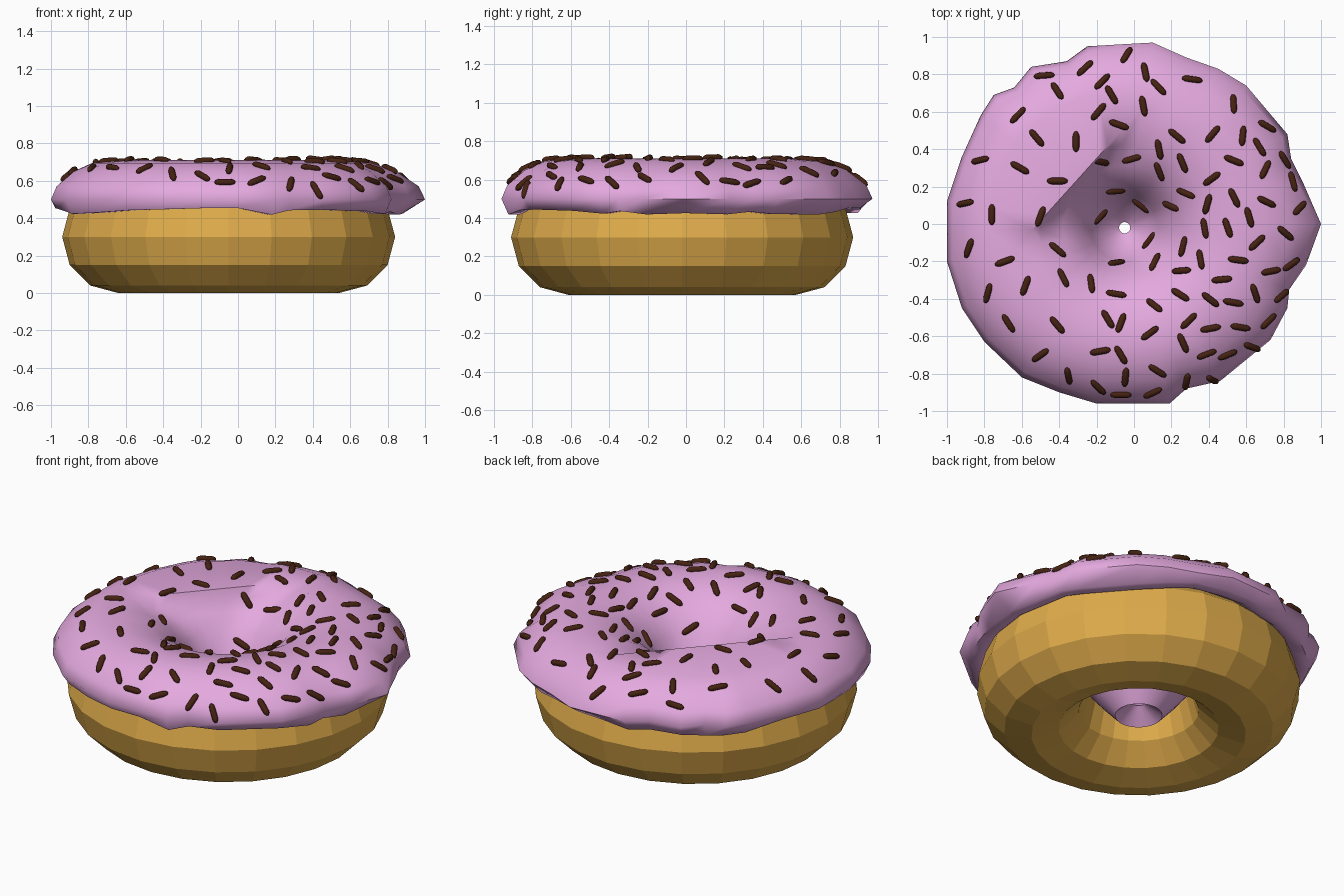
import bpy, bmesh, math, random
from mathutils import Vector, Matrix
from mathutils.bvhtree import BVHTree

if "Cube" in bpy.data.objects:
    bpy.data.objects.remove(bpy.data.objects["Cube"], do_unlink=True)
random.seed(4)
CENTRE = Vector((-0.05, -0.02, 0))


def material(name, rgb):
    m = bpy.data.materials.new(name)
    m.use_nodes = True
    m.diffuse_color = (*rgb, 1)
    m.node_tree.nodes["Principled BSDF"].inputs["Base Color"].default_value = (*rgb, 1)
    return m


def make_mesh(name, bm, mat, smooth_angle=None):
    bmesh.ops.recalc_face_normals(bm, faces=bm.faces)
    me = bpy.data.meshes.new(name)
    bm.to_mesh(me)
    me.materials.append(mat)
    if smooth_angle:
        me.polygons.foreach_set("use_smooth", [True] * len(me.polygons))
        me.set_sharp_from_angle(angle=math.radians(smooth_angle))
    return me


def add_object(name, me):
    ob = bpy.data.objects.new(name, me)
    bpy.context.collection.objects.link(ob)
    return ob


def bridge(bm, columns):
    """Skin a closed ring of closed profile columns."""
    for a, b in zip(columns, columns[1:] + columns[:1]):
        for i in range(len(a)):
            j = (i + 1) % len(a)
            bm.faces.new((a[i], b[i], b[j], a[j]))


dough_mat = material("golden dough", (0.74, 0.41, 0.07))
icing_mat = material("pink icing", (0.78, 0.40, 0.74))
sprinkle_mat = material("dark chocolate", (0.06, 0.016, 0.006))

# Dough: flat-faced ring
bm = bmesh.new()
columns = []
for k in range(24):
    turn = Matrix.Rotation(math.tau * k / 24, 3, "Z")
    columns.append([])
    for s in range(12):
        a = math.tau * s / 12
        p = Vector((0.59 + 0.3 * math.cos(a), 0, 0.3 + 0.3 * math.sin(a)))
        columns[-1].append(bm.verts.new(turn @ p + CENTRE))
bridge(bm, columns)
add_object("dough_ring", make_mesh("dough_ring", bm, dough_mat))
bm.free()

# Icing: wavy rim outline, seen from above, and one radial section
rim = [(1, 0), (.9, .23), (.84, .35), (.82, .48), (.6, .74), (.45, .83), (.28, .89),
       (.1, .97), (-.08, .96), (-.25, .95), (-.36, .87), (-.55, .84), (-.64, .73),
       (-.75, .69), (-.82, .58), (-.92, .36), (-1, .12), (-1, -.04), (-1, -.2),
       (-.92, -.45), (-.8, -.63), (-.6, -.82), (-.4, -.9), (-.2, -.96), (0, -.96),
       (.19, -.96), (.28, -.88), (.46, -.84), (.73, -.62), (.82, -.45), (.83, -.35),
       (.92, -.22)]
section = [(.82, .47), (.865, .435), (.925, .435), (.95, .5), (.92, .57), (.83, .65),
           (.73, .695), (.6, .71), (.45, .68), (.33, .61), (.24, .51), (.18, .39),
           (.12, .27), (.03, .2), (.13, .12), (.22, .22), (.33, .36), (.59, .58)]
RIDGE = 7                      # section row carrying the folded edge
FOLD_DIR = math.radians(138)   # direction of the straight fold
FOLD_DIST = 0.36


def icing_point(row, angle, reach, sag):
    r, z = section[row]
    flare = min(max((r - 0.6) / 0.3, 0), 1)
    if row < 3:                # the underside hugs the dough
        flare = row * 0.4
        reach = min(reach, 0.96)
        z += sag
    r *= 1 + (reach / 0.95 - 1) * flare
    chord = FOLD_DIST / max(math.cos(angle - FOLD_DIR), 0.1)
    if chord < 0.66:
        if row == RIDGE:
            r, z = chord, 0.7
        elif row == RIDGE + 1:
            r, z = min(r, chord - 0.02), 0.64
        elif row == RIDGE + 2:
            r, z = min(r, chord - 0.06), 0.585
    return Vector((r * math.cos(angle), r * math.sin(angle), z)) + CENTRE


bm = bmesh.new()
columns = []
for x, y in rim:
    d = Vector((x, y, 0)) - CENTRE
    angle, sag = math.atan2(d.y, d.x), random.uniform(-0.02, 0.025)
    columns.append([bm.verts.new(icing_point(i, angle, d.length, sag))
                    for i in range(len(section))])
bridge(bm, columns)
add_object("icing", make_mesh("icing", bm, icing_mat, 60))
surface = BVHTree.FromBMesh(bm)
bm.free()

# Sprinkle: a small tapered grain lying along its local x axis
bm = bmesh.new()
bmesh.ops.create_uvsphere(bm, u_segments=8, v_segments=7, radius=0.018)
for v in bm.verts:
    v.co.z = 1.8 * v.co.z + math.copysign(0.024, v.co.z)
bmesh.ops.rotate(bm, verts=bm.verts, matrix=Matrix.Rotation(math.pi / 2, 3, "Y"))
sprinkle = make_mesh("sprinkle", bm, sprinkle_mat, 60)
bm.free()

placed = []


def try_sprinkle(x, y, spin, gap):
    """Lay one sprinkle on the icing unless it is too steep or crowded there."""
    hit, normal, _, _ = surface.ray_cast(Vector((x, y, 2)), Vector((0, 0, -1)))
    if hit is None or hit.z < 0.3 or abs(normal.z) < 0.3:
        return
    if any((hit - p).length < gap for p in placed):
        return
    placed.append(hit)
    if normal.z < 0:
        normal = -normal
    along = Vector((math.cos(spin), math.sin(spin), 0))
    along = (along - normal * along.dot(normal)).normalized()
    basis = Matrix((along, normal.cross(along), normal)).transposed().to_4x4()
    ob = add_object("sprinkle", sprinkle)
    ob.matrix_world = Matrix.Translation(hit + normal * 0.005) @ basis


# Sparse sprinkles: x, y in hundredths and heading in tens of degrees
sparse = [(-48, 79, 0), (-41, 71, 12), (-26, 83, 5), (-4, 90, 7), (-17, 76, 5),
          (6, 81, 10), (13, 73, 13), (31, 77, 0), (53, 64, 8), (-12, 69, 12),
          (-62, 58, 5), (-52, 46, 13), (-82, 34, 0), (-61, 30, 15), (-90, 11, 0),
          (-76, 5, 9), (-88, -13, 6), (-69, -20, 2), (-78, -37, 7), (-58, -33, 7),
          (-67, -53, 12), (-50, -70, 4), (-41, -54, 13), (-35, -81, 9), (-19, -87, 12),
          (-7, -91, 0), (10, -90, 4), (28, -84, 9), (-18, -68, 1), (-7, -70, 12),
          (-38, -29, 11), (-41, -14, 14), (-23, -32, 9), (-14, -51, 12), (-7, -53, 7),
          (-19, 60, 5), (-41, 23, 0), (-50, 4, 7), (-31, 44, 9), (-8, 53, 16),
          (5, 63, 10), (-1, 35, 2), (23, 47, 14), (42, 48, 5), (58, 47, 8),
          (71, 52, 16), (67, 41, 12), (70, 29, 6), (-10, 18, 15)]
for x, y, heading in sparse:
    try_sprinkle(x / 100, y / 100, math.radians(heading * 10), 0)

# Dense sprinkles: scattered over the +x side, thinner near the hole
for attempt in range(3000):
    x, y = random.uniform(-0.2, 0.92), random.uniform(-0.9, 0.4)
    radius = math.hypot(x + 0.05, y + 0.02)
    if 0.14 < radius < 0.94 and len(placed) < 113:
        gap = 0.19 if radius < 0.35 else 0.12
        try_sprinkle(x, y, random.uniform(0, math.pi), gap)
